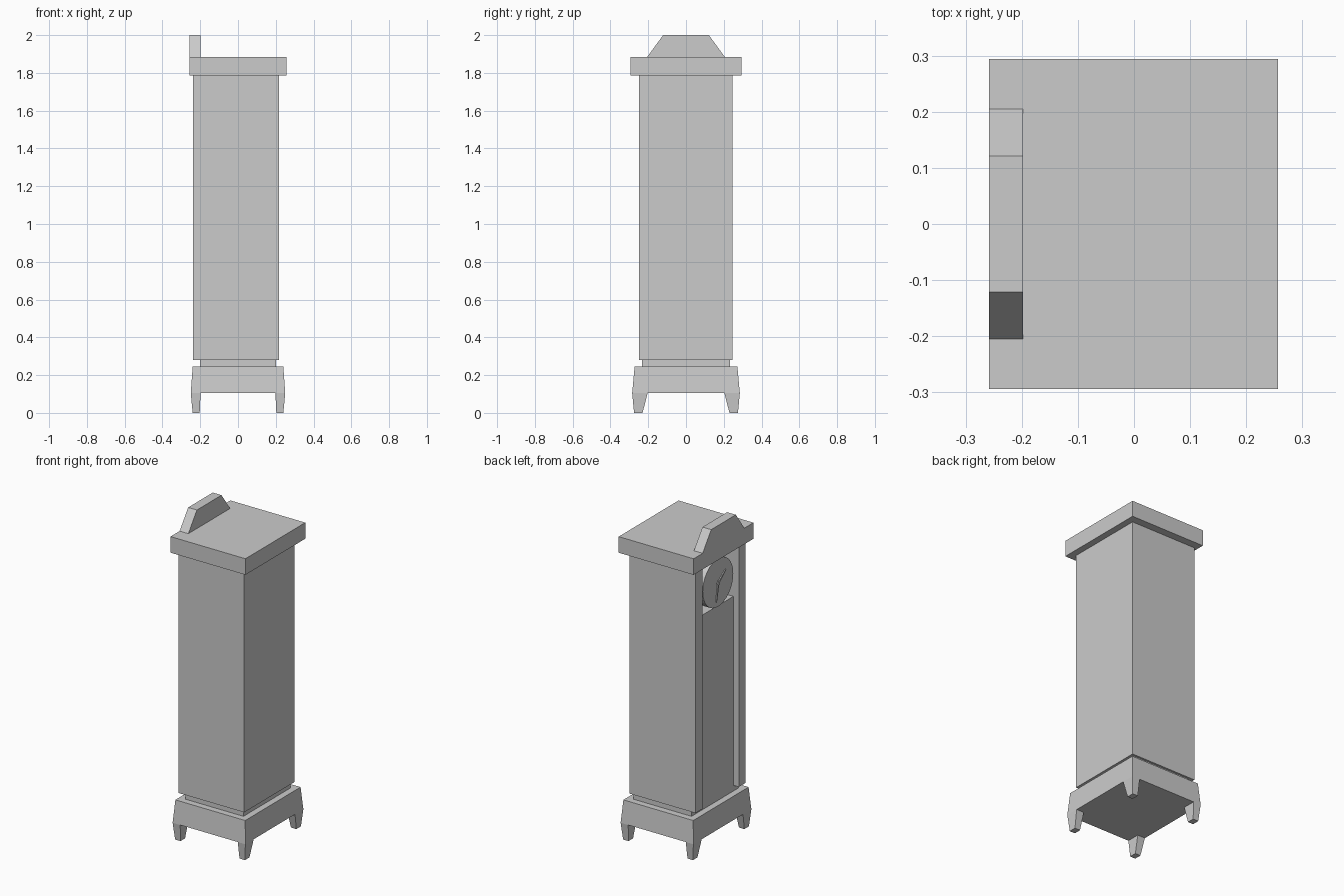
import bpy, bmesh, math
from mathutils import Matrix, Vector

if "Cube" in bpy.data.objects:
    bpy.data.objects.remove(bpy.data.objects["Cube"])


def frustum(name, low, z0, high, z1):
    """Tapered block; low and high are (x0, x1, y0, y1) rectangles."""
    bm = bmesh.new()
    rings = []
    for (x0, x1, y0, y1), z in ((low, z0), (high, z1)):
        rings.append([bm.verts.new((x, y, z)) for x, y in
                      ((x0, y0), (x1, y0), (x1, y1), (x0, y1))])
    a, b = rings
    bm.faces.new(a[::-1])
    bm.faces.new(b)
    for i in range(4):
        j = (i + 1) % 4
        bm.faces.new((a[i], a[j], b[j], b[i]))
    return finish(name, bm)


def finish(name, bm):
    bmesh.ops.recalc_face_normals(bm, faces=bm.faces)
    mesh = bpy.data.meshes.new(name)
    bm.to_mesh(mesh)
    bm.free()
    obj = bpy.data.objects.new(name, mesh)
    bpy.context.collection.objects.link(obj)
    return obj


def box(name, x0, x1, y0, y1, z0, z1):
    return frustum(name, (x0, x1, y0, y1), z0, (x0, x1, y0, y1), z1)


def prism(name, profile, z0, z1):
    """Extrude an xy outline upwards."""
    bm = bmesh.new()
    face = bm.faces.new([bm.verts.new((x, y, z0)) for x, y in profile])
    ext = bmesh.ops.extrude_face_region(bm, geom=[face])
    verts = [v for v in ext["geom"] if isinstance(v, bmesh.types.BMVert)]
    bmesh.ops.translate(bm, verts=verts, vec=(0, 0, z1 - z0))
    return finish(name, bm)


# Flared base with four tapered feet
frustum("base_skirt", (-.25, .25, -.285, .285), .105, (-.24, .24, -.272, .272), .245)
for sx, side in ((-1, "left"), (1, "right")):
    for sy, end in ((-1, "front"), (1, "back")):
        def corner(xa, xb, ya, yb):
            return (*sorted((sx * xa, sx * xb)), *sorted((sy * ya, sy * yb)))
        frustum(f"{end}_{side}_foot", corner(.203, .24, .23, .275), 0,
                corner(.198, .25, .203, .285), .105)

# Narrow plinth between base and case
box("plinth", -.2, .2, -.232, .232, .245, .28)

# Tall case, open on the dial side
prism("case", [(-.237, -.248), (.216, -.248), (.216, .245), (-.237, .245),
               (-.237, .177), (.19, .177), (.19, -.18), (-.237, -.18)], .28, 1.785)
# Lower panel inside the opening, its top forming the dial ledge
box("lower_panel", -.2, .19, -.18, .177, .28, 1.455)

# Cap slab and pediment
box("cap", -.258, .257, -.294, .294, 1.785, 1.885)
frustum("pediment", (-.258, -.198, -.205, .205), 1.885,
        (-.258, -.198, -.121, .121), 2.0)

# Round dial facing -x
centre = Vector((-.2, 0, 1.615))
bm = bmesh.new()
bmesh.ops.create_cone(bm, cap_ends=True, segments=32, radius1=.15, radius2=.15, depth=.04,
                      matrix=Matrix.Translation(centre) @ Matrix.Rotation(math.pi / 2, 4, "Y"))
finish("dial", bm)

# Dial hands
for name, length, angle in (("minute_hand", .115, math.pi + .18), ("hour_hand", .09, .9)):
    hand = frustum(name, (-.006, 0, -.007, .007), -.012, (-.006, 0, -.003, .003), length)
    hand.location = (-.22, 0, 1.615)
    hand.rotation_euler = (angle, 0, 0)
